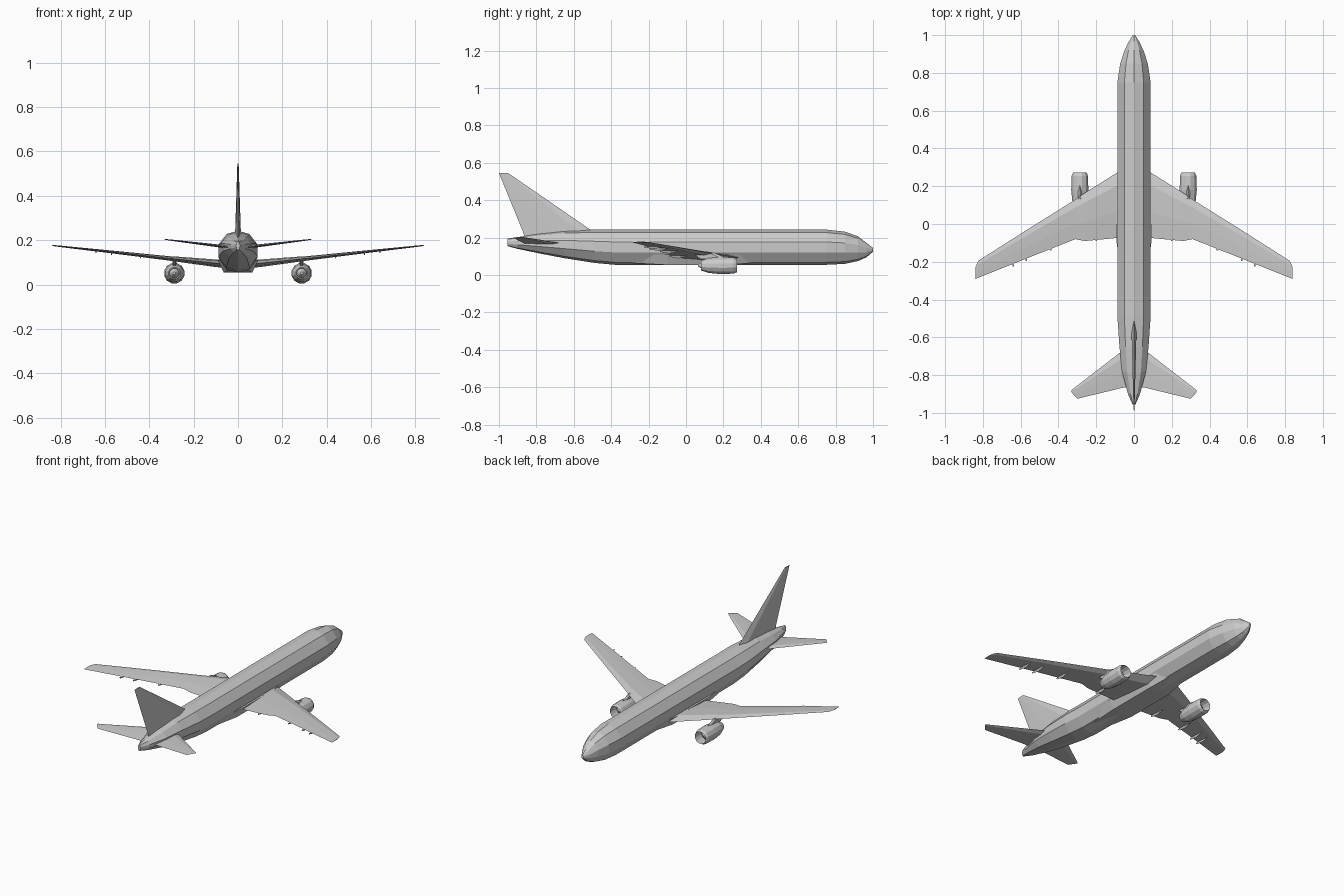
import bpy, math

cube = bpy.data.objects.get("Cube")
if cube:
    bpy.data.objects.remove(cube)

GREY = (0.6, 0.6, 0.6, 1)
paint = bpy.data.materials.new("light_grey")
paint.use_nodes = True
paint.diffuse_color = GREY
paint.node_tree.nodes["Principled BSDF"].inputs["Base Color"].default_value = GREY


def loft(name, rings, caps=True, closed=False):
    """Skin a list of equal-length point rings with flat quads."""
    n, m = len(rings[0]), len(rings)
    verts = [p for ring in rings for p in ring]
    faces = []
    for i in range(m if closed else m - 1):
        a, b = i * n, (i + 1) % m * n
        for j in range(n):
            k = (j + 1) % n
            faces.append((a + j, a + k, b + k, b + j))
    if caps and not closed:
        faces += [tuple(range(n))[::-1], tuple(range((m - 1) * n, m * n))]
    mesh = bpy.data.meshes.new(name)
    mesh.from_pydata(verts, [], faces)
    mesh.materials.append(paint)
    obj = bpy.data.objects.new(name, mesh)
    bpy.context.collection.objects.link(obj)
    bpy.context.view_layer.objects.active = obj
    bpy.ops.object.mode_set(mode='EDIT')
    bpy.ops.mesh.select_all(action='SELECT')
    bpy.ops.mesh.normals_make_consistent(inside=False)
    bpy.ops.object.mode_set(mode='OBJECT')
    return obj


def airfoil(x, lead, trail, z, thick):
    """Six-point wing section at span position x."""
    def at(f, h):
        return (x, lead + (trail - lead) * f, z + h * thick)
    return [at(0, 0), at(.2, .5), at(.6, .35), at(1, 0), at(.6, -.3), at(.2, -.5)]


def mirrored(name, sections):
    """Loft wing-like sections on both sides."""
    for side, s in (("left", 1), ("right", -1)):
        loft(f"{side}_{name}", [airfoil(s * x, *rest) for x, *rest in sections])


# Fuselage: ten-sided section swept along y as (y, half width, bottom, top)
half = [(0, 1), (.58, .83), (1, .3), (1, -.3), (.6, -.86), (0, -1)]
section = half + [(-x, z) for x, z in half[-2:0:-1]]
stations = [(-.955, .008, .155, .195), (-.9, .032, .14, .203), (-.78, .064, .115, .222),
            (-.65, .077, .09, .237), (-.49, .088, .065, .243), (-.38, .088, .055, .243),
            (.75, .088, .055, .243), (.85, .073, .06, .232), (.92, .05, .075, .207),
            (.965, .028, .095, .172), (1, .006, .125, .145)]
loft("fuselage", [[(x * w, y, (lo + hi) / 2 + z * (hi - lo) / 2) for x, z in section]
                  for y, w, lo, hi in stations])

# Belly fairing between the wings
loft("belly_fairing", [[(-w, y, .11), (-w * .7, y, .06 - d), (w * .7, y, .06 - d), (w, y, .11)]
                       for y, w, d in ((-.3, .06, -.005), (-.1, .092, .006),
                                       (.22, .092, .006), (.35, .07, -.005))])

# Wings and tailplanes: (x, leading y, trailing y, z, thickness)
mirrored("wing", [(.05, .30, -.07, .092, .036), (.1, .265, -.075, .096, .034),
                  (.26, .165, -.09, .113, .024), (.31, .13, -.08, .118, .02),
                  (.55, -.02, -.175, .145, .013), (.825, -.195, -.285, .175, .006),
                  (.838, -.225, -.29, .177, .003)])
mirrored("tailplane", [(.03, -.645, -.865, .167, .016), (.06, -.67, -.867, .171, .014),
                       (.3, -.855, -.925, .2, .006), (.332, -.88, -.89, .204, .003)])

# Tail fin: (z, leading y, trailing y, thickness)
fin = [(.19, -.45, -.86, .028), (.235, -.5, -.873, .026), (.545, -.95, -1, .006)]
loft("tail_fin", [[(h, y, z) for z, y, h in airfoil(z, lead, trail, 0, t)]
                  for z, lead, trail, t in fin])

# Engines, pylons and flap fairings
nacelle = [(.272, .037), (.255, .045), (.18, .047), (.12, .041), (.08, .027),
           (.082, .022), (.14, .032), (.235, .036)]
SIDES = 12
for side, s in (("left", 1), ("right", -1)):
    cx, cz = s * .287, .051

    def circle(y, r):
        return [(cx + r * math.cos(a), y, cz + r * math.sin(a))
                for a in (math.tau * (i + .5) / SIDES for i in range(SIDES))]

    loft(f"{side}_nacelle", [circle(y, r) for y, r in nacelle], closed=True)
    loft(f"{side}_engine_core", [circle(y, r) for y, r in
                                 ((.065, .006), (.1, .027), (.21, .037), (.245, .004))])
    loft(f"{side}_pylon", [[(cx + w, y, z) for w, y in
                            ((0, front), (.009, front - .03), (.006, back), (-.006, back), (-.009, front - .03))]
                           for z, front, back in ((.085, .23, .08), (.12, .15, .03))])
    for i, (x, y, z) in enumerate(((.2, -.06, .1), (.44, -.11, .126), (.57, -.165, .14), (.64, -.195, .15))):
        loft(f"{side}_flap_fairing_{i + 1}",
             [[(s * x + w * .004, y + dy, z + dz) for w, dz in ((-1, .004), (1, .004), (0, -drop))]
              for dy, drop in ((.07, 0), (.02, .011), (-.03, .002))])
